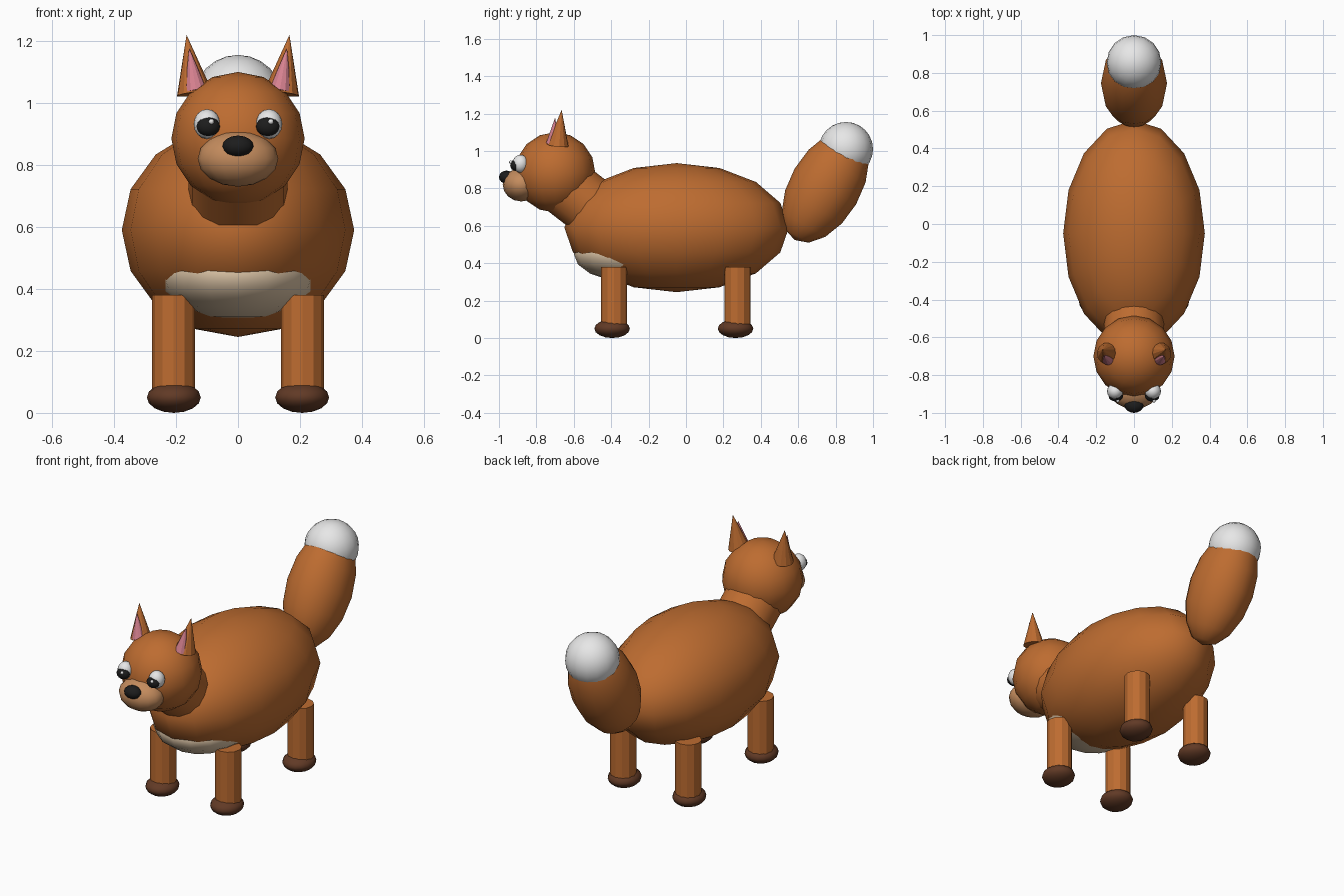
import bpy, math
from mathutils import Vector

if "Cube" in bpy.data.objects:
    bpy.data.objects.remove(bpy.data.objects["Cube"])


def material(name, rgb):
    m = bpy.data.materials.new(name)
    m.diffuse_color = (*rgb, 1)
    m.use_nodes = True
    m.node_tree.nodes["Principled BSDF"].inputs["Base Color"].default_value = m.diffuse_color
    return m


FUR = material("orange_fur", (0.51, 0.15, 0.03))
PAW = material("dark_brown", (0.12, 0.042, 0.019))
TAN = material("tan", (0.55, 0.26, 0.11))
CREAM = material("cream", (0.75, 0.58, 0.40))
WHITE = material("white", (0.8, 0.8, 0.8))
PINK = material("pink", (0.68, 0.22, 0.28))
BLACK = material("black", (0.012, 0.012, 0.012))


def finish(name, mat, smooth):
    o = bpy.context.object
    o.name = name
    o.data.materials.append(mat)
    if smooth:
        bpy.ops.object.shade_smooth_by_angle(angle=math.radians(50))
    return o


def ball(name, mat, loc, radii, tilt=0.0, segs=16, rings=8):
    """Ellipsoid, tilted about x by the given degrees."""
    bpy.ops.mesh.primitive_uv_sphere_add(segments=segs, ring_count=rings, radius=1,
                                         location=loc, rotation=(math.radians(tilt), 0, 0))
    bpy.context.object.scale = radii
    return finish(name, mat, True)


def cone(name, mat, a, b, r1, r2, sides=12, smooth=False):
    """Cone or cylinder running from point a to point b."""
    a, b = Vector(a), Vector(b)
    axis = b - a
    bpy.ops.mesh.primitive_cone_add(vertices=sides, radius1=r1, radius2=r2,
                                    depth=axis.length, location=(a + b) / 2)
    bpy.context.object.rotation_euler = axis.to_track_quat('Z', 'Y').to_euler()
    return finish(name, mat, smooth)


# Body, belly patch and neck
ball("body", FUR, (0, -0.05, 0.59), (0.375, 0.60, 0.345))
ball("belly", CREAM, (0, -0.30, 0.45), (0.26, 0.30, 0.15))
cone("neck", FUR, (0, -0.64, 0.805), (0, -0.50, 0.697), 0.16, 0.16, 16, True)

# Head, muzzle and nose
ball("head", FUR, (0, -0.70, 0.885), (0.215, 0.215, 0.215))
ball("muzzle", TAN, (0, -0.88, 0.82), (0.13, 0.10, 0.09))
ball("nose", BLACK, (0, -0.96, 0.86), (0.05, 0.04, 0.035))

# Bushy tail with white tip
ball("tail", FUR, (0, 0.745, 0.81), (0.175, 0.19, 0.33), tilt=-30)
ball("tail_tip", WHITE, (0, 0.855, 1.01), (0.145, 0.145, 0.145), rings=12)

for s, side in ((-1, "left"), (1, "right")):
    # Ears with pink inside
    cone(f"ear_{side}", FUR, (s * 0.14, -0.685, 1.03), (s * 0.166, -0.665, 1.22), 0.058, 0)
    cone(f"inner_ear_{side}", PINK, (s * 0.136, -0.712, 1.04), (s * 0.158, -0.70, 1.178), 0.036, 0)
    # Eyes
    ball(f"eye_{side}", WHITE, (s * 0.10, -0.885, 0.932), (0.043, 0.043, 0.048))
    ball(f"pupil_{side}", BLACK, (s * 0.096, -0.912, 0.924), (0.038, 0.028, 0.031))
    ball(f"eye_glint_{side}", WHITE, (s * 0.096 + 0.010, -0.937, 0.940), (0.009, 0.009, 0.009), segs=8, rings=6)
    # Legs and paws
    for y, end in ((-0.385, "front"), (0.275, "back")):
        cone(f"{end}_leg_{side}", FUR, (s * 0.208, y, 0.05), (s * 0.208, y, 0.38), 0.07, 0.07)
        ball(f"{end}_paw_{side}", PAW, (s * 0.207, y - 0.01, 0.05), (0.087, 0.095, 0.05))
